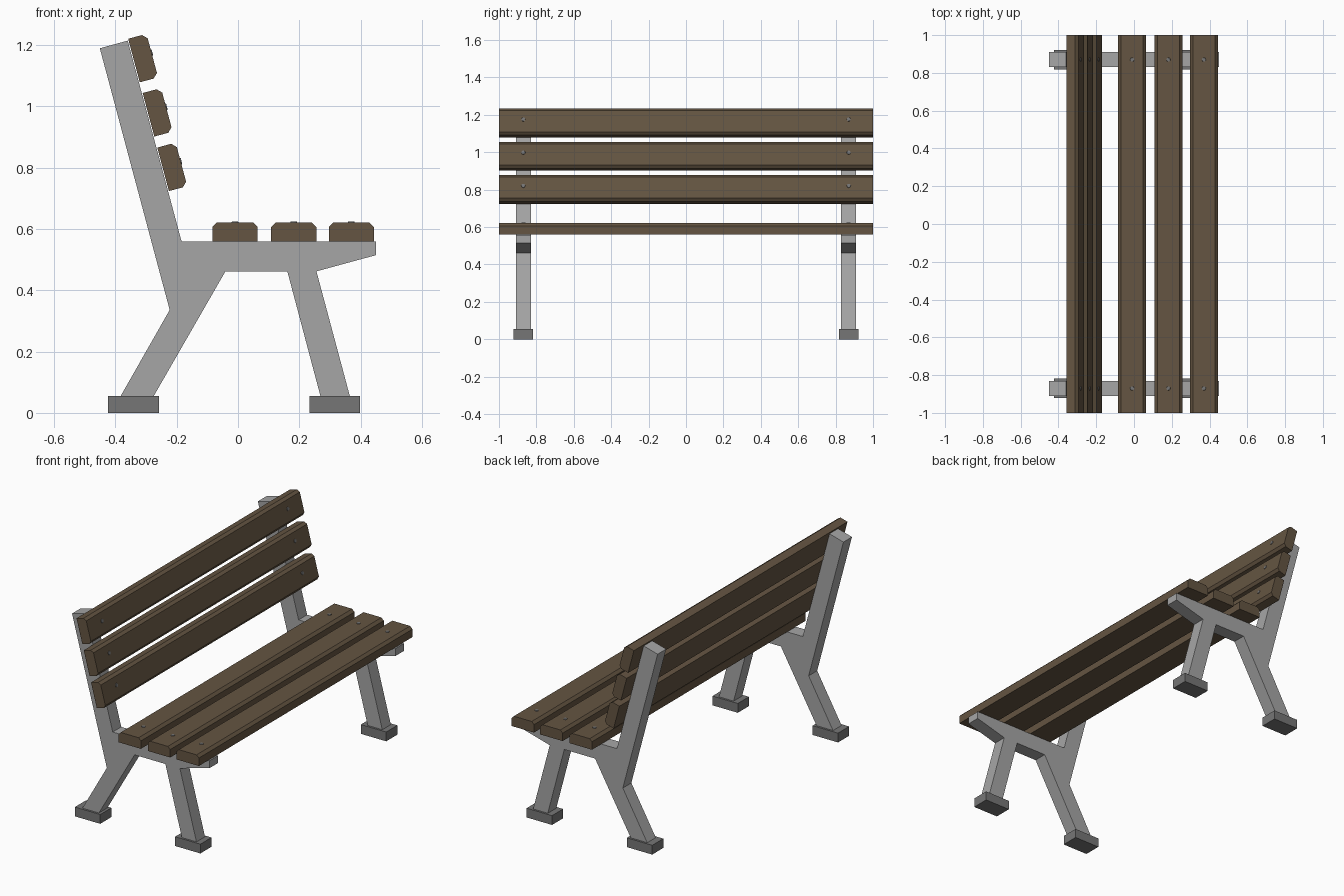
import bpy, bmesh, math
from mathutils import Matrix, Vector

if "Cube" in bpy.data.objects:
    bpy.data.objects.remove(bpy.data.objects["Cube"])


def material(name, rgb):
    m = bpy.data.materials.new(name)
    m.diffuse_color = (*rgb, 1)
    m.use_nodes = True
    m.node_tree.nodes["Principled BSDF"].inputs["Base Color"].default_value = m.diffuse_color
    return m


WOOD = material("brown wood", (0.128, 0.09, 0.054))
METAL = material("light grey metal", (0.38, 0.38, 0.38))
DARK = material("dark grey metal", (0.18, 0.18, 0.18))


def finish(bm, name, mat):
    bmesh.ops.recalc_face_normals(bm, faces=bm.faces)
    me = bpy.data.meshes.new(name)
    bm.to_mesh(me)
    bm.free()
    me.materials.append(mat)
    ob = bpy.data.objects.new(name, me)
    bpy.context.collection.objects.link(ob)
    return ob


def prism(name, profile, y0, y1, mat):
    """Extrude an x-z profile from y0 to y1."""
    bm = bmesh.new()
    face = bm.faces.new([bm.verts.new((x, y0, z)) for x, z in profile])
    ext = bmesh.ops.extrude_face_region(bm, geom=[face])["geom"]
    verts = [e for e in ext if isinstance(e, bmesh.types.BMVert)]
    bmesh.ops.translate(bm, verts=verts, vec=(0, y1 - y0, 0))
    return finish(bm, name, mat)


SIDE_Y = 0.87
WIDTH, THICK, CHAMFER = 0.147, 0.062, 0.015
TILT = math.radians(15)


def slat(name, cx, cz, tilt, bolt_shift=0.0):
    """Chamfered board resting on (cx, cz), with a bolt near each end."""
    u = Vector((math.cos(tilt), math.sin(tilt)))
    v = Vector((-math.sin(tilt), math.cos(tilt)))
    h, c = WIDTH / 2, CHAMFER
    section = [(-h, 0), (h, 0), (h, THICK - c), (h - c, THICK), (c - h, THICK), (-h, THICK - c)]
    base = Vector((cx, cz))
    prism(name, [tuple(base + u * a + v * b) for a, b in section], -1, 1, WOOD)
    p = base + v * THICK + u * bolt_shift
    bm = bmesh.new()
    for y in (-SIDE_Y, SIDE_Y):
        mat = Matrix.Translation((p.x, y, p.y)) @ Matrix.Rotation(-tilt, 4, 'Y')
        bmesh.ops.create_cone(bm, cap_ends=True, segments=12, radius1=0.012,
                              radius2=0.01, depth=0.006, matrix=mat)
    finish(bm, name + "_bolts", DARK)


# Side frames with backrest post, seat beam and two legs
FRAME = [(-0.451, 1.19), (-0.36, 1.215), (-0.184, 0.559), (0.451, 0.559), (0.451, 0.515),
         (0.256, 0.462), (0.365, 0.055), (0.269, 0.055), (0.161, 0.462), (-0.041, 0.462),
         (-0.275, 0.055), (-0.383, 0.055), (-0.223, 0.336)]
for side, y in (("left", -SIDE_Y), ("right", SIDE_Y)):
    prism(side + "_frame", FRAME, y - 0.04, y + 0.04, METAL)
    # Feet
    for foot, x0, x1 in (("back", -0.424, -0.258), ("front", 0.233, 0.399)):
        prism(f"{side}_{foot}_foot", [(x0, 0), (x1, 0), (x1, 0.055), (x0, 0.055)],
              y - 0.052, y + 0.052, DARK)

# Seat slats
for i, x in enumerate((-0.010, 0.182, 0.370)):
    slat(f"seat_slat_{i + 1}", x, 0.56, 0)

# Backrest slats, lying on the sloped front edge of the posts
for i, z in enumerate((0.795, 0.973, 1.150)):
    x = -0.36 + (1.215 - z) * math.tan(TILT) + 0.003
    slat(f"back_slat_{i + 1}", x, z, TILT - math.pi / 2, -0.01)
